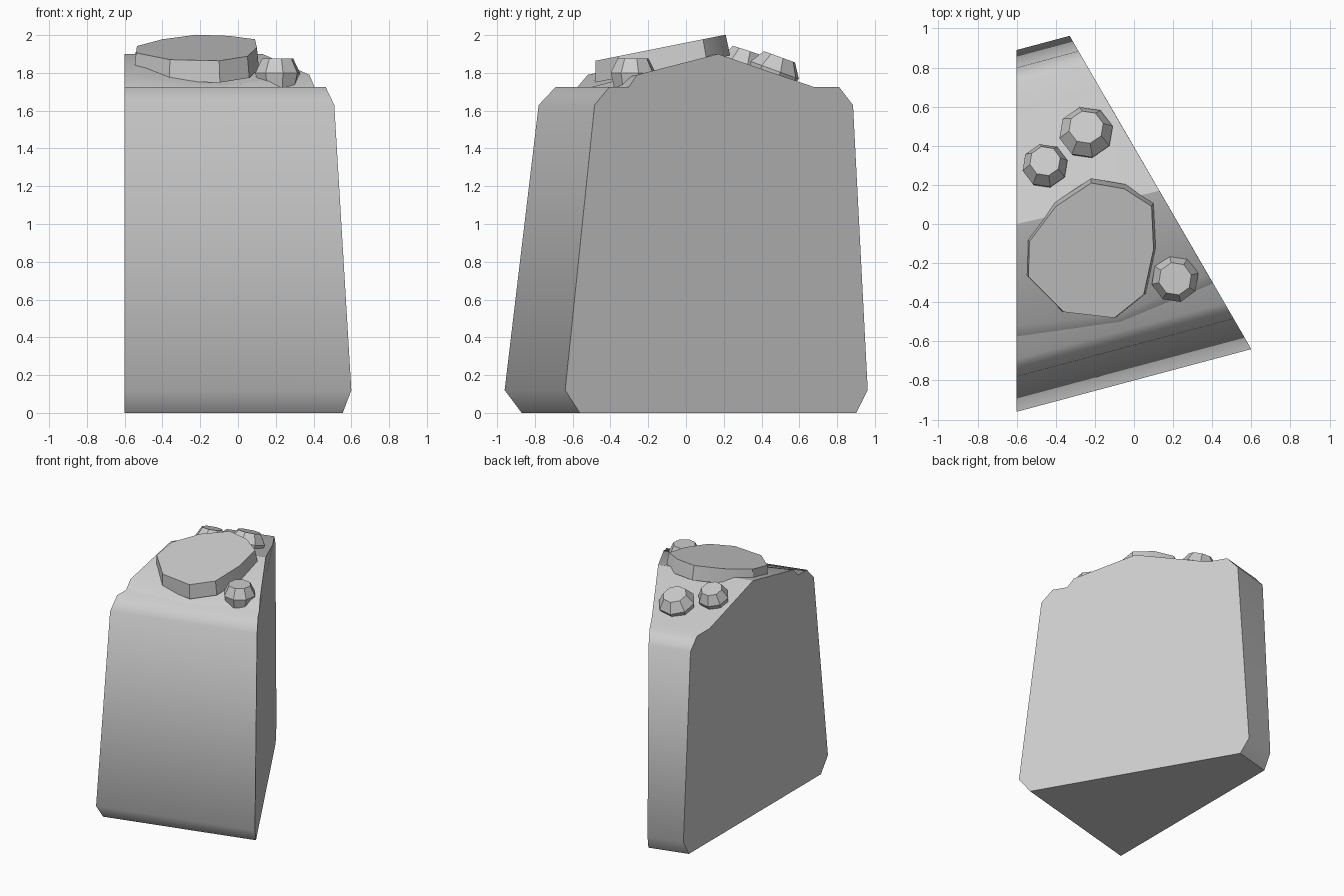
import bpy, bmesh, math
from mathutils import Vector, Matrix

cube = bpy.data.objects.get("Cube")
if cube:
    bpy.data.objects.remove(cube, do_unlink=True)

grey = bpy.data.materials.new("plain grey")
grey.use_nodes = True
colour = (0.6, 0.6, 0.6, 1)
grey.diffuse_color = colour
grey.node_tree.nodes["Principled BSDF"].inputs["Base Color"].default_value = colour


def make(name, verts, faces, angle):
    """Mesh object with outward normals and angle-limited smooth shading."""
    bm = bmesh.new()
    vs = [bm.verts.new(v) for v in verts]
    for f in faces:
        bm.faces.new([vs[i] for i in f])
    bmesh.ops.recalc_face_normals(bm, faces=bm.faces)
    mesh = bpy.data.meshes.new(name)
    bm.to_mesh(mesh)
    bm.free()
    mesh.materials.append(grey)
    ob = bpy.data.objects.new(name, mesh)
    bpy.context.collection.objects.link(ob)
    bpy.ops.object.select_all(action='DESELECT')
    ob.select_set(True)
    bpy.context.view_layer.objects.active = ob
    bpy.ops.object.shade_smooth_by_angle(angle=math.radians(angle))
    return ob


def loft(name, rings, angle):
    """Closed solid through rings with equal point counts."""
    n = len(rings[0])
    faces = [[k * n + i, k * n + (i + 1) % n, (k + 1) * n + (i + 1) % n, (k + 1) * n + i]
             for k in range(len(rings) - 1) for i in range(n)]
    faces += [range(n), range((len(rings) - 1) * n, len(rings) * n)]
    return make(name, [v for r in rings for v in r], faces, angle)


# Wedge body: chamfered profile swept along a skewed axis between two side planes
SKEW = 0.267
LEFT = -0.6


def side_x(v):
    return (0.229 - 0.58 * v) / 1.155


profile = [(-0.71, 0), (-0.80, 0.12), (-0.62, 1.63), (-0.53, 1.725),
           (0.875, 1.725), (0.96, 1.63), (1.05, 0.12), (0.98, 0)]
loft("wedge_body", [[(x(v), v + SKEW * x(v), z) for v, z in profile]
                    for x in (lambda v: LEFT, side_x)], 50)

# Faceted mound on the top, flush with both sides
mound = [(LEFT, -0.575, 1.725), (-0.07, -0.5, 1.725), (0.405, -0.304, 1.725),
         (LEFT, -0.52, 1.79), (-0.07, -0.46, 1.735), (0.378, -0.258, 1.79),
         (LEFT, 0, 1.9), (-0.25, 0.08, 1.9), (0.13, 0.17, 1.9),
         (LEFT, 0.555, 1.725), (-0.165, 0.678, 1.725)]
make("top_mound", mound, [(0, 1, 4, 3), (1, 2, 5, 4), (3, 4, 7, 6), (4, 5, 8, 7),
                          (6, 7, 9), (7, 10, 9), (7, 8, 10),
                          (0, 3, 6, 9), (2, 10, 8, 5)], 30)

# Large tilted slab
outline = [(-0.22, 0.21), (-0.05, 0.18), (0.09, 0.09), (0.10, -0.13), (0.05, -0.36),
           (-0.10, -0.48), (-0.36, -0.45), (-0.54, -0.27), (-0.535, -0.09), (-0.40, 0.09)]


def slab_ring(scale, shift, drop):
    cx, cy = -0.22, -0.13
    ring = [(cx + (x - cx) * scale, cy + (y - cy) * scale + shift) for x, y in outline]
    return [(x, y, 1.96 + 0.2 * y - drop) for x, y in ring]


loft("tilted_slab", [slab_ring(1.035, 0.012, 0.115), slab_ring(1, 0, 0)], 30)


# Small eight-sided studs, leaning with the slope beneath
def stud(name, top, radius, lip, height, tilt):
    place = Matrix.Translation(top) @ Matrix.Rotation(math.radians(tilt), 4, 'X')
    rings = []
    for r, z in ((radius * 0.85, -2 * height), (radius, -height), (lip, 0)):
        rings.append([place @ Vector((r * math.cos(a), r * math.sin(a), z))
                      for a in (math.tau * (i + 0.3) / 8 for i in range(8))])
    loft(name, rings, 30)


stud("front_stud", (0.21, -0.28, 1.875), 0.122, 0.085, 0.075, 0)
stud("back_stud", (-0.245, 0.495, 1.885), 0.14, 0.09, 0.075, -20)
stud("side_stud", (-0.455, 0.322, 1.92), 0.118, 0.08, 0.075, -18)
